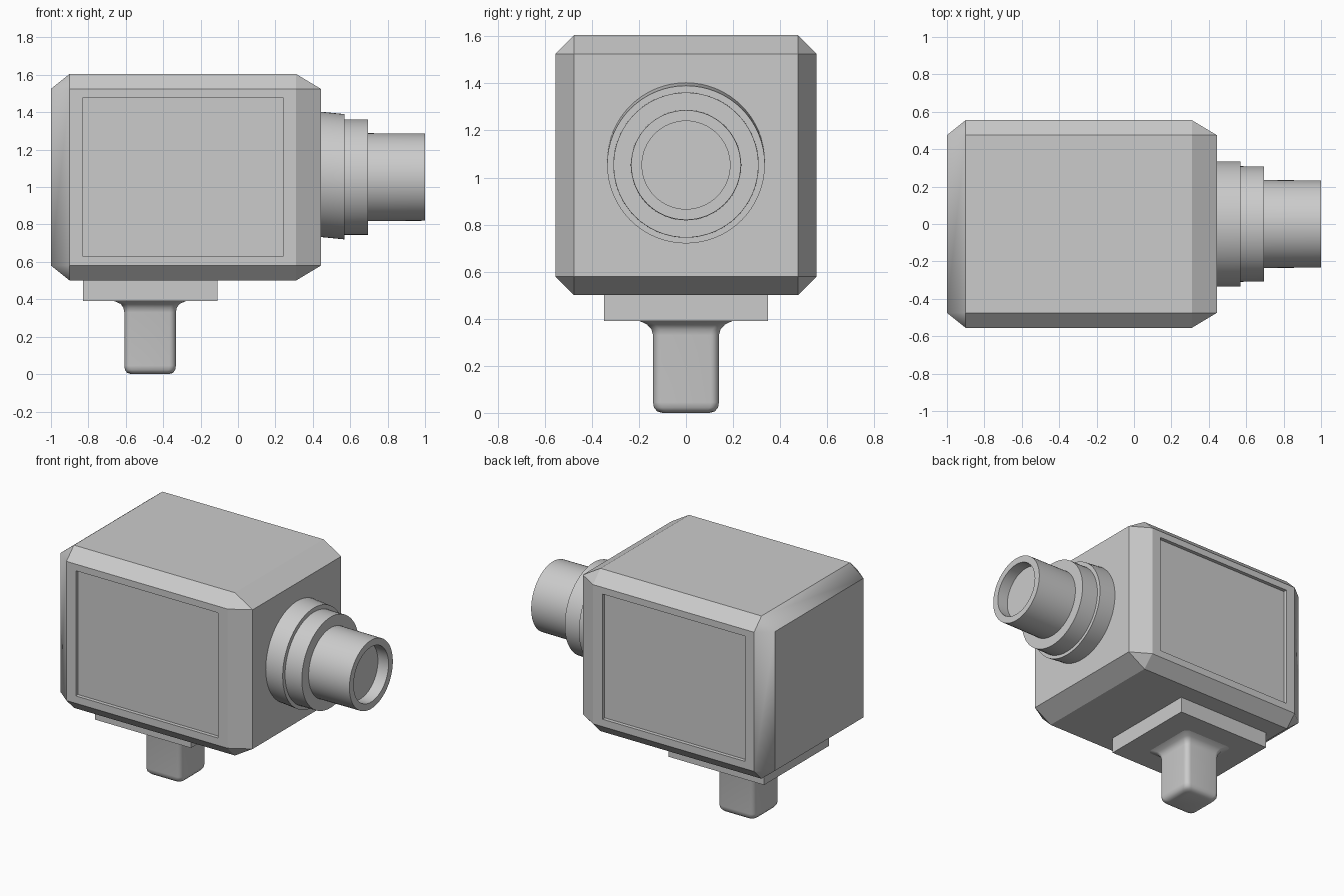
import bpy, bmesh
from math import cos, sin, pi, copysign, radians
from mathutils import Vector

cube = bpy.data.objects.get("Cube")
if cube:
    bpy.data.objects.remove(cube)

grey = bpy.data.materials.new("plain grey")
grey.use_nodes = True
GREY = (0.6, 0.6, 0.6, 1)
grey.diffuse_color = GREY
grey.node_tree.nodes["Principled BSDF"].inputs["Base Color"].default_value = GREY


def finish(bm, name, angle=None):
    bmesh.ops.recalc_face_normals(bm, faces=bm.faces)
    mesh = bpy.data.meshes.new(name)
    bm.to_mesh(mesh)
    bm.free()
    mesh.materials.append(grey)
    obj = bpy.data.objects.new(name, mesh)
    bpy.context.collection.objects.link(obj)
    if angle:
        bpy.ops.object.select_all(action='DESELECT')
        obj.select_set(True)
        bpy.context.view_layer.objects.active = obj
        bpy.ops.object.shade_smooth_by_angle(angle=radians(angle))
    return obj


def loft(name, rings, angle):
    """Skin a closed, capped surface through rings of equal point count."""
    bm = bmesh.new()
    loops = [[bm.verts.new(p) for p in ring] for ring in rings]
    for a, b in zip(loops, loops[1:]):
        for i in range(len(a)):
            j = (i + 1) % len(a)
            bm.faces.new((a[i], a[j], b[j], b[i]))
    bm.faces.new(loops[0])
    bm.faces.new(loops[-1])
    return finish(bm, name, angle)


def circle(x, r, cz, n=64):
    return [(x, r * cos(2 * pi * i / n), cz + r * sin(2 * pi * i / n)) for i in range(n)]


def rounded_rect(z, hx, hy, r, cx=-0.47, steps=6):
    pts = []
    for q in range(4):
        mid = (q + 0.5) * pi / 2
        ox = copysign(hx - r, cos(mid))
        oy = copysign(hy - r, sin(mid))
        for k in range(steps + 1):
            a = (q + k / steps) * pi / 2
            pts.append((cx + ox + r * cos(a), oy + r * sin(a), z))
    return pts


# Housing: chamfered box, with the lens end cut longer than the rear end
bm = bmesh.new()
MID_Z, HALF_Y, HALF_Z, CUT = 1.0525, 0.555, 0.5525, 0.08
for x_out, x_in in ((-1, -0.9), (0.443, 0.31)):
    for sy in (-1, 1):
        for sz in (-1, 1):
            for x, dy, dz in ((x_out, CUT, CUT), (x_in, 0, CUT), (x_in, CUT, 0)):
                bm.verts.new((x, sy * (HALF_Y - dy), MID_Z + sz * (HALF_Z - dz)))
bmesh.ops.convex_hull(bm, input=bm.verts)
bmesh.ops.dissolve_limit(bm, angle_limit=0.01, verts=bm.verts, edges=bm.edges)
bmesh.ops.recalc_face_normals(bm, faces=bm.faces)

# Recessed side panels
sides = [f for f in bm.faces if abs(f.normal.y) > 0.99]
bmesh.ops.inset_individual(bm, faces=sides, thickness=0.06)
for f in sides:
    for v in f.verts:
        v.co.x = -0.295 + copysign(0.535, v.co.x + 0.295)
        v.co.z = 1.055 + copysign(0.425, v.co.z - 1.055)
bmesh.ops.inset_individual(bm, faces=sides, thickness=0, depth=-0.025)

# Softly shaded chamfers around the rear
bm.normal_update()
for f in bm.faces:
    f.smooth = f.calc_center_median().x < -0.9 and f.normal.x > -0.99
for e in bm.edges:
    e.smooth = all(f.smooth for f in e.link_faces)
finish(bm, "housing")

# Lens barrel: slightly drooping base ring, collar, tube and recessed glass
loft("lens_base", [circle(0.40, 0.335, 1.072), circle(0.57, 0.335, 1.055)], 30)
loft("lens_collar", [circle(0.55, 0.309, 1.053), circle(0.695, 0.308, 1.053)], 30)
loft("lens_tube", [circle(0.68, 0.235, 1.053), circle(1, 0.233, 1.053),
                   circle(1, 0.187, 1.053), circle(0.92, 0.187, 1.053)], 30)

# Mounting plate
bm = bmesh.new()
bmesh.ops.create_cube(bm, size=1)
bmesh.ops.scale(bm, vec=(0.72, 0.695, 0.115), verts=bm.verts)
bmesh.ops.translate(bm, vec=Vector((-0.47, 0, 0.4475)), verts=bm.verts)
finish(bm, "mounting_plate")

# Mounting peg with a rounded foot and a flared top
peg = [(0, 0.10, 0.10), (0.006, 0.122, 0.122), (0.022, 0.134, 0.136), (0.045, 0.138, 0.14),
       (0.33, 0.138, 0.14), (0.355, 0.143, 0.147), (0.375, 0.157, 0.165), (0.392, 0.195, 0.2)]
loft("mounting_peg", [rounded_rect(z, hx, hy, 0.035) for z, hx, hy in peg], 40)
